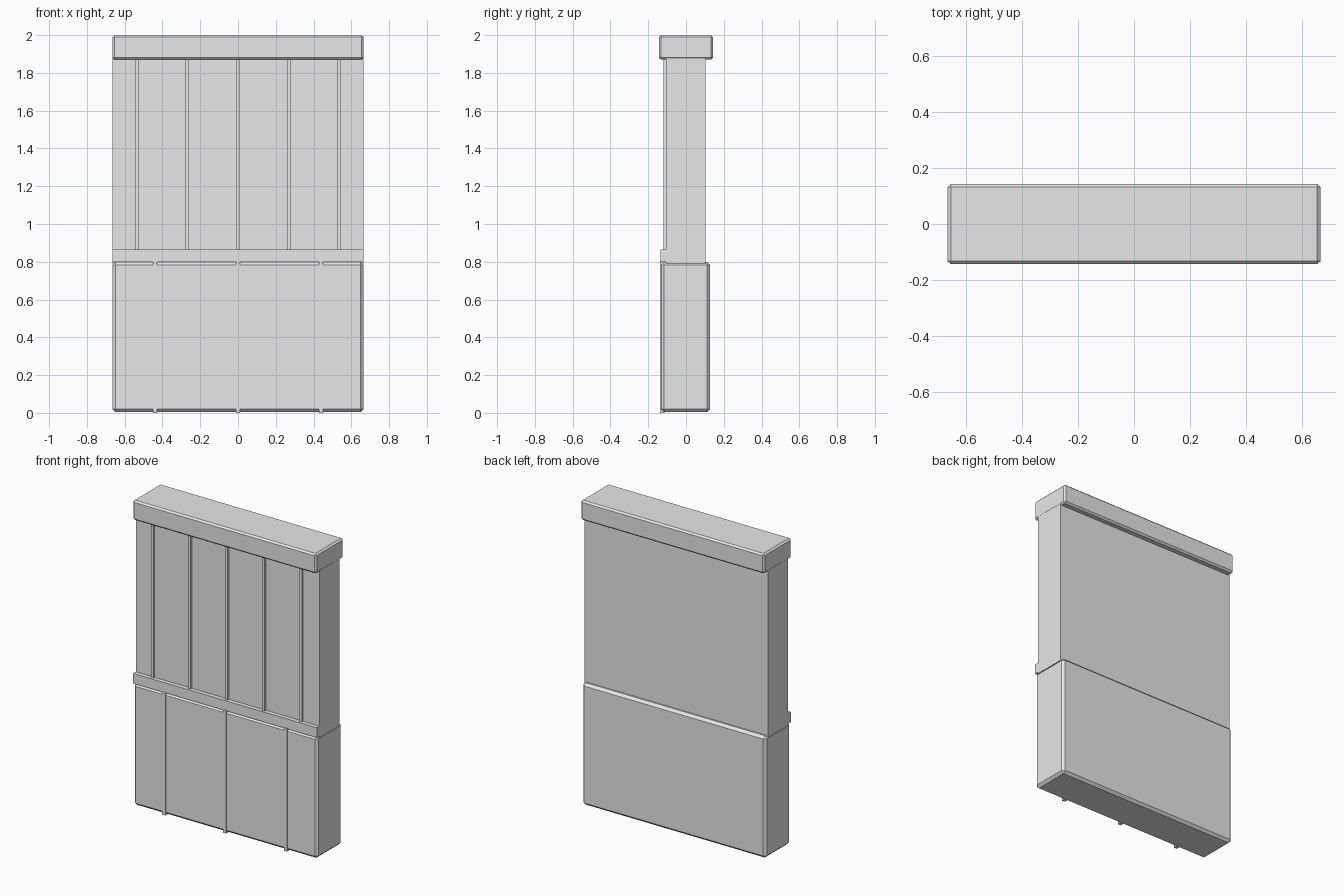
import bpy
import bmesh
from mathutils import Matrix, Vector

if "Cube" in bpy.data.objects:
    bpy.data.objects.remove(bpy.data.objects["Cube"], do_unlink=True)

grey = bpy.data.materials.new("light_grey")
grey.use_nodes = True
grey.diffuse_color = (0.8, 0.8, 0.8, 1)
grey.node_tree.nodes["Principled BSDF"].inputs["Base Color"].default_value = (0.8, 0.8, 0.8, 1)


def box(name, x, y, z, bevel=0):
    """Box from (min, max) pairs, with optional chamfered edges."""
    low, high = Vector((x[0], y[0], z[0])), Vector((x[1], y[1], z[1]))
    bm = bmesh.new()
    bmesh.ops.create_cube(bm, size=1, matrix=Matrix.Translation((low + high) / 2)
                          @ Matrix.Diagonal((*(high - low), 1)))
    if bevel:
        bmesh.ops.bevel(bm, geom=bm.edges[:], offset=bevel, segments=1,
                        affect='EDGES', profile=0.5)
    mesh = bpy.data.meshes.new(name)
    bm.to_mesh(mesh)
    bm.free()
    mesh.materials.append(grey)
    obj = bpy.data.objects.new(name, mesh)
    bpy.context.collection.objects.link(obj)
    return obj


full = (-0.664, 0.664)

# Main masses
box("lower_wall", full, (-0.133, 0.128), (0.004, 0.80), 0.016)
box("upper_wall", full, (-0.107, 0.102), (0.79, 1.88))
box("top_cap", full, (-0.143, 0.143), (1.87, 2.0), 0.011)

# Front rail between lower and upper wall
box("middle_rail", full, (-0.135, -0.10), (0.80, 0.865))

# Upper battens
for i in range(-2, 3):
    c = i * 0.268
    box(f"upper_batten_{i + 3}", (c - 0.009, c + 0.009), (-0.12, -0.10), (0.86, 1.875))

# Lower battens, reaching the ground
for i in range(-1, 2):
    c = i * 0.44
    box(f"lower_batten_{i + 2}", (c - 0.011, c + 0.011), (-0.138, -0.115), (0, 0.805))
